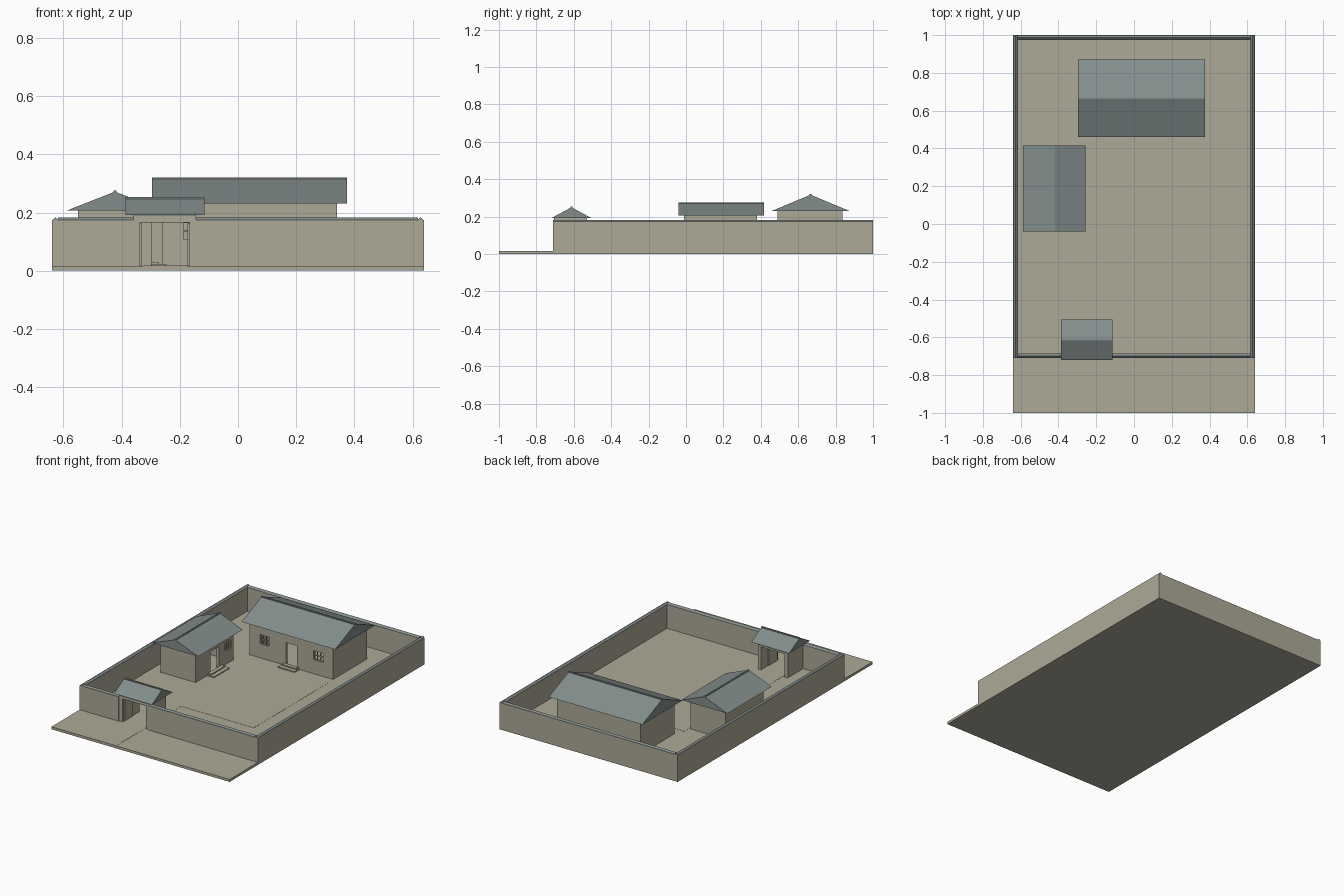
import bpy, bmesh

if "Cube" in bpy.data.objects:
    bpy.data.objects.remove(bpy.data.objects["Cube"])

def material(name, rgb):
    m = bpy.data.materials.new(name)
    m.diffuse_color = (*rgb, 1)
    m.use_nodes = True
    m.node_tree.nodes["Principled BSDF"].inputs["Base Color"].default_value = m.diffuse_color
    return m

PLASTER = material("warm_beige", (0.42, 0.40, 0.31))
SLATE = material("grey_slate", (0.225, 0.27, 0.265))
G = 0.016  # ground surface height

def make(name, bm, mat):
    bmesh.ops.recalc_face_normals(bm, faces=bm.faces)
    me = bpy.data.meshes.new(name)
    bm.to_mesh(me)
    bm.free()
    ob = bpy.data.objects.new(name, me)
    bpy.context.scene.collection.objects.link(ob)
    me.materials.append(mat)
    return ob

def boxes(name, spans, mat=PLASTER):
    """One object from boxes given as (x0, x1, y0, y1, z0, z1)."""
    bm = bmesh.new()
    for x0, x1, y0, y1, z0, z1 in spans:
        for v in bmesh.ops.create_cube(bm, size=1)["verts"]:
            v.co = (x1 if v.co.x > 0 else x0, y1 if v.co.y > 0 else y0, z1 if v.co.z > 0 else z0)
    return make(name, bm, mat)

def gable(name, x0, x1, y0, y1, z0, z1, axis):
    """Triangular prism with its ridge along the given axis."""
    bm = bmesh.new()
    if axis == "x":
        ym = (y0 + y1) / 2
        ends = [[(x, y0, z0), (x, y1, z0), (x, ym, z1)] for x in (x0, x1)]
    else:
        xm = (x0 + x1) / 2
        ends = [[(x0, y, z0), (x1, y, z0), (xm, y, z1)] for y in (y0, y1)]
    a, b = [[bm.verts.new(p) for p in e] for e in ends]
    bm.faces.new(a)
    bm.faces.new(b)
    for i in range(3):
        j = (i + 1) % 3
        bm.faces.new((a[i], a[j], b[j], b[i]))
    return make(name, bm, SLATE)

def roof(name, x0, x1, y0, y1, z0, z1, axis):
    gable(name, x0, x1, y0, y1, z0, z1, axis)
    xm, ym, w = (x0 + x1) / 2, (y0 + y1) / 2, 0.005
    span = (x0, x1, ym - w, ym + w) if axis == "x" else (xm - w, xm + w, y0, y1)
    boxes(name + "_ridge", [(*span, z1 - 0.005, z1 + 0.003)], SLATE)

def cut(ob, spans):
    for s in spans:
        c = boxes("cutter", [s])
        c.hide_render = True
        m = ob.modifiers.new("cut", "BOOLEAN")
        m.operation, m.solver, m.object = "DIFFERENCE", "EXACT", c
        bpy.context.view_layer.objects.active = ob
        bpy.ops.object.modifier_apply(modifier=m.name)
        bpy.data.objects.remove(c)

def house(name, x0, x1, y0, y1, top, openings, axis):
    """Hollow room; openings (a, b, z0, z1) pierce the wall running along axis."""
    t = 0.02
    ob = boxes(name, [(x0, x1, y0, y1, G - 0.004, top)])
    holes = [(x0 + t, x1 - t, y0 + t, y1 - t, G, top + 0.05)]
    for a, b, z0, z1 in openings:
        if axis == "x":
            holes.append((a, b, y0 - 0.02, y0 + t + 0.005, z0, z1))
        else:
            holes.append((x1 - t - 0.005, x1 + 0.02, a, b, z0, z1))
    cut(ob, holes)

def window_bars(name, a, b, z0, z1, depth, axis):
    w, zm = 0.0025, (z0 + z1) / 2
    strips = [(a + (b - a) * k / 3 - w, a + (b - a) * k / 3 + w, z0, z1) for k in range(4)]
    strips += [(a, b, z - w, z + w) for z in (z0, zm, z1)]
    d0, d1 = depth
    boxes(name, [(p, q, d0, d1, r, s) if axis == "x" else (d0, d1, p, q, r, s)
                 for p, q, r, s in strips])

# Ground slab, entrance path and courtyard paving
boxes("ground", [(-0.64, 0.64, -1, 1, 0, G)])
boxes("entrance_path", [(-0.325, -0.175, -1, -0.33, G - 0.002, G + 0.001)])
boxes("courtyard_paving", [(-0.29, 0.345, -0.33, 0.43, G - 0.002, G + 0.001)])

# Perimeter wall, open at the gate, with peaked slate coping
T, W, H = 0.022, 0.64, 0.174
runs = {
    "left": (-W, -W + T, -0.71, 1, "y"),
    "right": (W - T, W, -0.71, 1, "y"),
    "back": (-W + T, W - T, 1 - T, 1, "x"),
    "front_left": (-W + T, -0.36, -0.71, -0.71 + T, "x"),
    "front_right": (-0.145, W - T, -0.71, -0.71 + T, "x"),
}
for side, (x0, x1, y0, y1, axis) in runs.items():
    boxes(side + "_wall", [(x0, x1, y0, y1, G - 0.004, H)])
    e = 0.003  # coping overhangs the inner face slightly
    if axis == "x":
        c = (x0, x1, y0 - (e if side == "back" else 0), y1 + (0 if side == "back" else e))
    else:
        c = (x0 - (e if x0 > 0 else 0), x1 + (e if x0 < 0 else 0), y0, y1)
    gable(side + "_coping", *c, H - 0.002, H + 0.009, axis)

# Gatehouse with two leaves swung inward
gate = boxes("gatehouse", [(-0.36, -0.145, -0.705, -0.53, G - 0.004, 0.195)])
cut(gate, [(-0.337, -0.166, -0.8, -0.4, G, 0.165)])
boxes("gate_leaves", [(x, x + 0.007, -0.69, -0.605, G + 0.002, 0.163) for x in (-0.337, -0.173)])
roof("gate_roof", -0.387, -0.115, -0.72, -0.505, 0.192, 0.25, "x")

# Main house facing the front
door = (0.0, 0.08, G, 0.165)
wins = [(-0.19, -0.12, 0.107, 0.167), (0.20, 0.27, 0.107, 0.167)]
house("main_house", -0.26, 0.34, 0.49, 0.837, 0.234, [door] + wins, "x")
for i, w in enumerate(wins):
    window_bars("main_window_%d" % (i + 1), *w, (0.494, 0.500), "x")
boxes("main_steps", [(-0.01, 0.09, 0.465, 0.49, G - 0.002, 0.030),
                     (-0.02, 0.10, 0.438, 0.49, G - 0.002, 0.023)])
roof("main_roof", -0.296, 0.375, 0.46, 0.872, 0.231, 0.317, "x")

# Side house facing the courtyard
win = (0.292, 0.352, 0.105, 0.16)
house("side_house", -0.55, -0.297, -0.01, 0.38, 0.21, [(0.14, 0.23, G, 0.158), win], "y")
window_bars("side_window", *win, (-0.307, -0.301), "y")
boxes("side_steps", [(-0.297, -0.272, 0.115, 0.255, G - 0.002, 0.030),
                     (-0.297, -0.245, 0.105, 0.265, G - 0.002, 0.023)])
roof("side_roof", -0.588, -0.258, -0.04, 0.416, 0.207, 0.272, "y")
